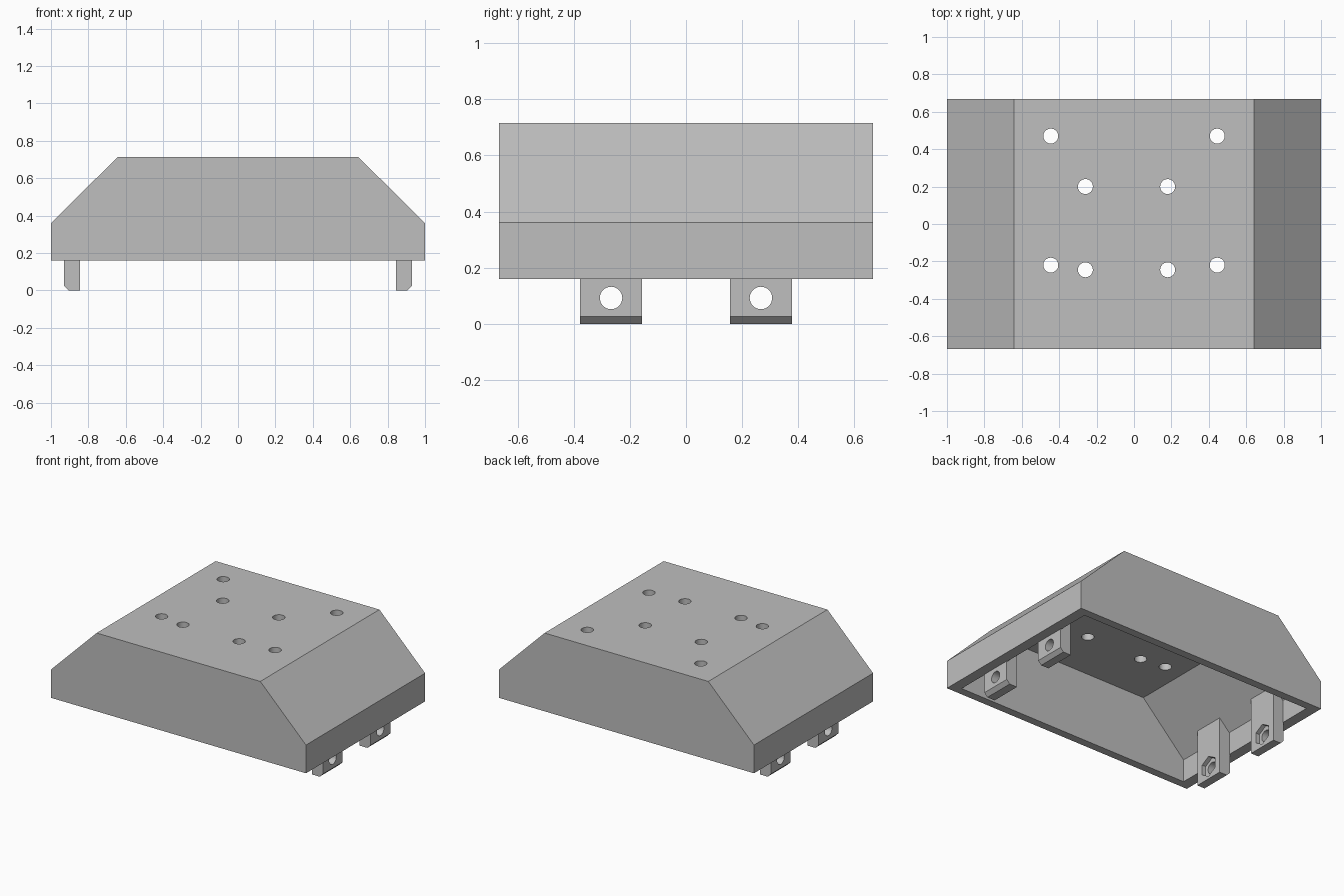
import bpy, bmesh, math
from mathutils import Matrix

if "Cube" in bpy.data.objects:
    bpy.data.objects.remove(bpy.data.objects["Cube"], do_unlink=True)

grey = bpy.data.materials.new("plain grey")
grey.use_nodes = True
grey.diffuse_color = (0.52, 0.52, 0.52, 1)
grey.node_tree.nodes["Principled BSDF"].inputs["Base Color"].default_value = grey.diffuse_color


def make_object(name, bm):
    bmesh.ops.recalc_face_normals(bm, faces=bm.faces)
    mesh = bpy.data.meshes.new(name)
    bm.to_mesh(mesh)
    bm.free()
    mesh.materials.append(grey)
    obj = bpy.data.objects.new(name, mesh)
    bpy.context.collection.objects.link(obj)
    return obj


def prism(name, profile, y0, y1):
    """Extrude an x-z profile from y0 to y1."""
    bm = bmesh.new()
    face = bm.faces.new([bm.verts.new((x, y0, z)) for x, z in profile])
    new = bmesh.ops.extrude_face_region(bm, geom=[face])["geom"]
    bmesh.ops.translate(bm, vec=(0, y1 - y0, 0),
                        verts=[v for v in new if isinstance(v, bmesh.types.BMVert)])
    return make_object(name, bm)


def rod(name, centre, radius, length, sides, axis):
    """Cylinder or hexagonal bar along x or z."""
    bm = bmesh.new()
    turn = Matrix.Rotation(math.pi / 2, 4, "Y") if axis == "X" else Matrix()
    spin = Matrix.Rotation(math.pi / 2, 4, "Z")
    bmesh.ops.create_cone(bm, cap_ends=True, segments=sides, radius1=radius, radius2=radius,
                          depth=length, matrix=Matrix.Translation(centre) @ turn @ spin)
    return make_object(name, bm)


def cut(target, cutter):
    mod = target.modifiers.new("cut", "BOOLEAN")
    mod.operation, mod.solver, mod.object = "DIFFERENCE", "EXACT", cutter
    cutter.hide_render = True
    bpy.context.view_layer.objects.active = target
    bpy.ops.object.modifier_apply(modifier=mod.name)
    bpy.data.objects.remove(cutter, do_unlink=True)


def smooth(obj):
    bpy.ops.object.select_all(action="DESELECT")
    obj.select_set(True)
    bpy.context.view_layer.objects.active = obj
    bpy.ops.object.shade_smooth_by_angle(angle=math.radians(30))


def symmetric(half):
    return half + [(-x, z) for x, z in reversed(half)]


# Hollow cover with sloped ends, open underneath
cover = prism("cover", symmetric([(1, 0.16), (1, 0.36), (0.642, 0.715)]), -0.667, 0.667)
cut(cover, prism("cavity", symmetric([(0.925, 0.1), (0.925, 0.32), (0.59, 0.655)]), -0.61, 0.61))

# Holes through the top plate
outer_holes = [(x, y) for x in (-0.445, 0.445) for y in (-0.22, 0.47)]
inner_holes = [(x, y) for x in (-0.26, 0.18) for y in (-0.245, 0.2)]
for x, y in outer_holes + inner_holes:
    cut(cover, rod("hole", (x, y, 0.7), 0.04, 0.2, 32, "Z"))
smooth(cover)

# Mounting tabs with a bolt hole and a hexagonal nut pocket on the inner face
tab_profile = [(0.845, 0), (0.905, 0), (0.93, 0.025), (0.93, 0.33), (0.845, 0.415)]
for side, side_name in ((1, "left"), (-1, "right")):
    for y, end_name in ((-0.267, "front"), (0.267, "back")):
        tab = prism(f"{end_name}_{side_name}_tab", [(side * x, z) for x, z in tab_profile],
                    y - 0.111, y + 0.111)
        cut(tab, rod("bolt_hole", (side * 0.89, y, 0.092), 0.04, 0.3, 32, "X"))
        cut(tab, rod("nut_pocket", (side * 0.825, y, 0.092), 0.073, 0.1, 6, "X"))
        smooth(tab)
